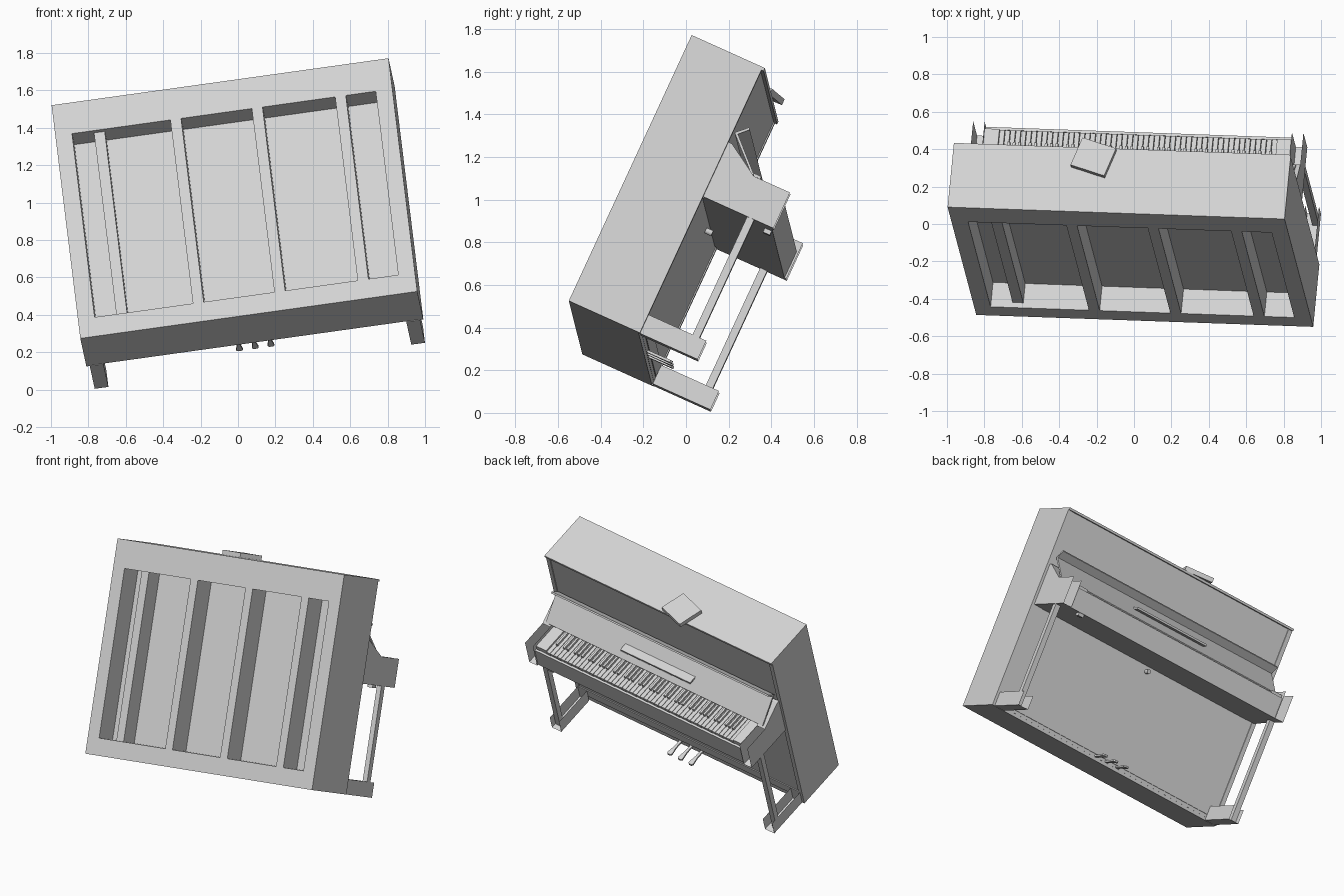
import bpy, bmesh, math
from mathutils import Vector, Matrix

cube = bpy.data.objects.get("Cube")
if cube:
    bpy.data.objects.remove(cube)

grey = bpy.data.materials.new("light_grey")
grey.use_nodes = True
grey.diffuse_color = (0.65, 0.65, 0.65, 1)
grey.node_tree.nodes["Principled BSDF"].inputs["Base Color"].default_value = (0.65, 0.65, 0.65, 1)

# Tilted frame of the whole instrument: x across, y towards the keys, z up
across = Vector((0.990, -0.035, 0.138)).normalized()
up = Vector((-0.105, 0.417, 0.903))
up = (up - across * up.dot(across)).normalized()
depth = up.cross(across)
FRAME = Matrix.Translation((0.0575, -0.518, 0.40)) @ Matrix((across, depth, up)).transposed().to_4x4()


def finish(name, bm):
    bmesh.ops.recalc_face_normals(bm, faces=bm.faces)
    mesh = bpy.data.meshes.new(name)
    bm.to_mesh(mesh)
    bm.free()
    mesh.materials.append(grey)
    obj = bpy.data.objects.new(name, mesh)
    bpy.context.collection.objects.link(obj)
    obj.matrix_world = FRAME
    return obj


def add_box(bm, x, y, z):
    size = (x[1] - x[0], y[1] - y[0], z[1] - z[0])
    mid = (sum(x) / 2, sum(y) / 2, sum(z) / 2)
    bmesh.ops.create_cube(bm, size=1, matrix=Matrix.Translation(mid) @ Matrix.Diagonal((*size, 1)))


def box(name, x, y, z):
    bm = bmesh.new()
    add_box(bm, x, y, z)
    return finish(name, bm)


def prism(name, profile, lo, hi, axis="x", skip=()):
    """Extrude a profile along x (points are y, z) or z (points are x, y)."""
    bm = bmesh.new()
    place = (lambda p, t: (t, *p)) if axis == "x" else (lambda p, t: (*p, t))
    a = [bm.verts.new(place(p, lo)) for p in profile]
    b = [bm.verts.new(place(p, hi)) for p in profile]
    bm.faces.new(a)
    bm.faces.new(b)
    n = len(profile)
    for i in range(n):
        if i not in skip:
            j = (i + 1) % n
            bm.faces.new((a[i], a[j], b[j], b[i]))
    return finish(name, bm)


# Case with open back frame
box("lid", (-0.91, 0.91), (0, 0.378), (1.367, 1.382))
box("bottom_board", (-0.88, 0.88), (0, 0.36), (0, 0.02))
box("back_top_rail", (-0.88, 0.88), (0, 0.144), (1.20, 1.367))
box("back_bottom_rail", (-0.88, 0.88), (0, 0.144), (0, 0.112))
box("soundboard", (-0.88, 0.88), (0.144, 0.16), (0.02, 1.367))
box("upper_panel", (-0.88, 0.88), (0.34, 0.361), (0.9, 1.367))
box("lower_panel", (-0.88, 0.88), (0.34, 0.361), (0.02, 0.9))
box("toe_rail", (-0.88, 0.88), (0.34, 0.366), (0.04, 0.1))
for i, x in enumerate((-0.675, -0.26, 0.18, 0.63)):
    box(f"back_post_{i + 1}", (x - 0.029, x + 0.029), (0.03 if i == 0 else 0, 0.144), (0.112, 1.20))

# Paired side parts
ARM = [(0.367, 0.711), (0.73, 0.711), (0.73, 0.897), (0.543, 0.897), (0.385, 0.995), (0.367, 0.995)]
FOOT = [(0.367, 0), (0.665, 0), (0.665, 0.097), (0.367, 0.097)]
for s, side in ((1, "left"), (-1, "right")):
    def span(a, b):
        return tuple(sorted((s * a, s * b)))
    box(f"{side}_side_panel", span(0.88, 0.91), (0, 0.367), (0, 1.367))
    box(f"{side}_back_stile", span(0.82, 0.88), (0, 0.144), (0.112, 1.20))
    prism(f"{side}_arm", ARM, *span(0.83, 0.892), skip=(1, 2))
    prism(f"{side}_foot", FOOT, *span(0.818, 0.892), skip=(1, 2))
    box(f"{side}_leg", span(0.852, 0.888), (0.594, 0.63), (0, 0.711))
    box(f"{side}_key_block", span(0.75, 0.83), (0.5, 0.70), (0.80, 0.872))
box("keybed_block", (0.715, 0.755), (0.68, 0.715), (0.69, 0.711))

# Keybed and keys
box("keybed", (-0.83, 0.83), (0.345, 0.72), (0.711, 0.80))
box("key_slip", (-0.83, 0.83), (0.705, 0.72), (0.80, 0.85))
box("key_frame", (-0.83, 0.83), (0.345, 0.50), (0.80, 0.91))
pitch = 1.5 / 52
white, black = bmesh.new(), bmesh.new()
for i in range(52):
    x = 0.75 - i * pitch
    add_box(white, (x - pitch + 0.0015, x - 0.0015), (0.50, 0.70), (0.80, 0.86))
    if i % 7 in (0, 2, 3, 5, 6) and i < 51:
        add_box(black, (x - pitch - 0.007, x - pitch + 0.007), (0.50, 0.625), (0.855, 0.877))
finish("white_keys", white)
finish("black_keys", black)

# Folded-open key cover, with its lip and the small music ledge
prism("key_cover", [(0.53, 0.9), (0.535, 0.91), (0.39, 1.05), (0.432, 1.092),
                    (0.424, 1.1), (0.372, 1.05)], -0.87, 0.87)
box("music_ledge", (-0.29, 0.27), (0.455, 0.52), (0.967, 0.98))

# Pedals flare towards the tip
for i, x in enumerate((-0.09, -0.005, 0.08)):
    prism(f"pedal_{i + 1}", [(x - 0.008, 0.32), (x + 0.008, 0.32), (x + 0.009, 0.42), (x + 0.018, 0.48),
                             (x + 0.01, 0.49), (x - 0.01, 0.49), (x - 0.018, 0.48), (x - 0.009, 0.42)],
          0.022, 0.034, axis="z")

# Round knob on the lower panel
bm = bmesh.new()
bmesh.ops.create_cone(bm, cap_ends=True, segments=16, radius1=0.014, radius2=0.014, depth=0.04,
                      matrix=Matrix.Translation((-0.04, 0.375, 0.675)) @ Matrix.Rotation(math.pi / 2, 4, "X"))
finish("panel_knob", bm)

# Book lying askew on the lid
bm = bmesh.new()
bmesh.ops.create_cube(bm, size=1, matrix=Matrix.Translation((-0.148, 0.313, 1.397))
                      @ Matrix.Rotation(math.radians(-17), 4, "Z") @ Matrix.Diagonal((0.195, 0.17, 0.03, 1)))
finish("book", bm)
